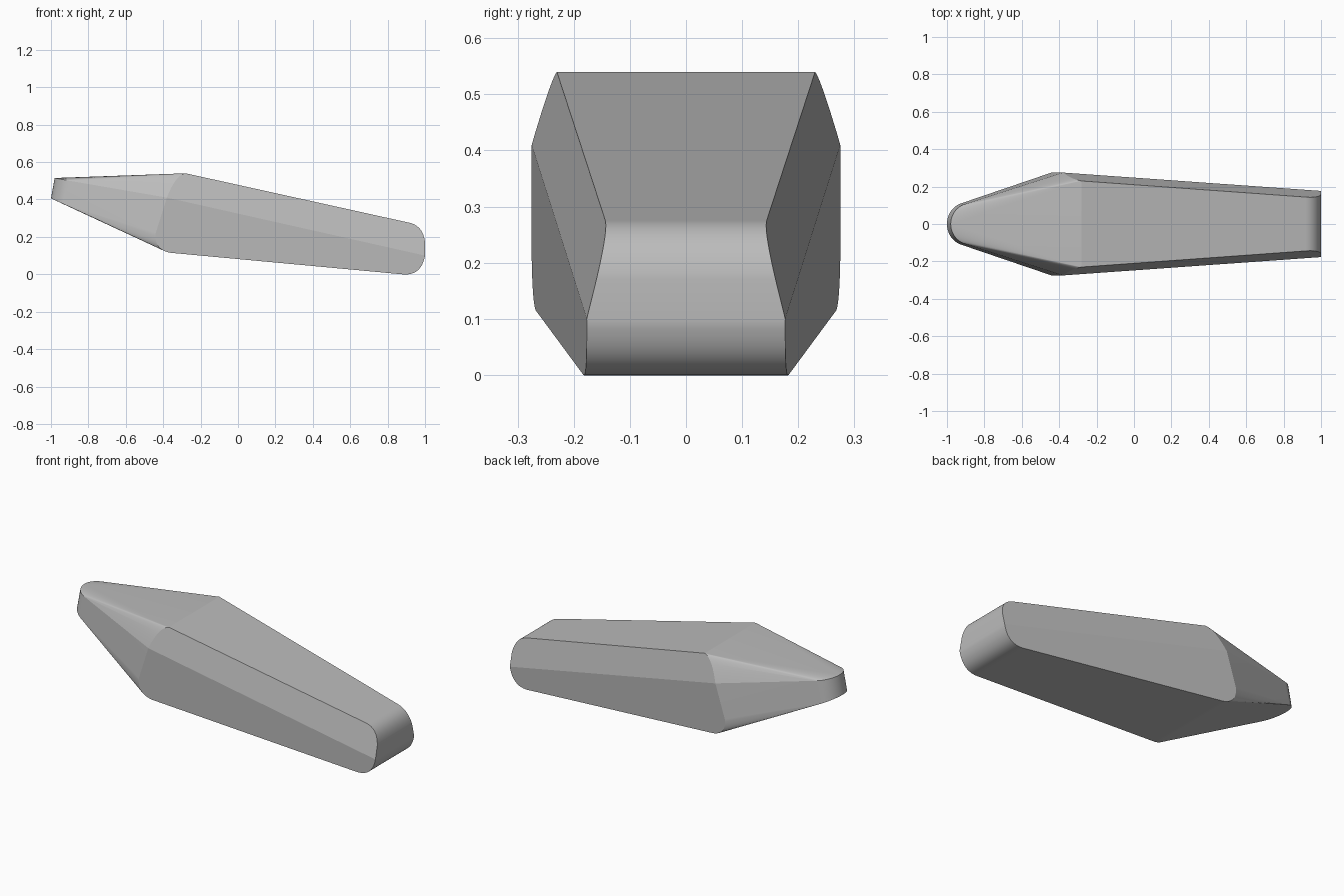
import bpy
import bmesh
from math import radians, sin, cos
from mathutils import Vector

cube = bpy.data.objects.get("Cube")
if cube:
    bpy.data.objects.remove(cube, do_unlink=True)


def make_material(name, colour):
    mat = bpy.data.materials.new(name)
    mat.use_nodes = True
    mat.diffuse_color = colour
    mat.node_tree.nodes["Principled BSDF"].inputs["Base Color"].default_value = colour
    return mat


def rounded(start, control, end, steps=12):
    """Quadratic rounded corner in the side profile."""
    a, b, c = Vector(start), Vector(control), Vector(end)
    return [a * (1 - t) ** 2 + b * 2 * t * (1 - t) + c * t * t
            for t in (i / steps for i in range(steps + 1))]


def half_width(x, z):
    """The two flat side planes, meeting along a sloping ridge."""
    upper = 0.329 - 0.127 * x - 0.249 * z
    lower = 0.2415 - 0.0666 * x + 0.0199 * z
    return min(upper, lower)


# Side profile of the body: shoulder, rounded tail and rounded belly corner
profile = (
    rounded((-0.38, 0.41), (-0.335, 0.53), (-0.28, 0.54))
    + rounded((0.915, 0.276), (0.99, 0.26), (1.0, 0.17))
    + rounded((1.0, 0.10), (0.98, -0.009), (0.88, 0.0))
    + rounded((-0.36, 0.115), (-0.45, 0.13), (-0.44, 0.22))
)
points = [(x, side * half_width(x, z), z)
          for x, z in profile for side in (-1, 1)]

# Blunt nose: upper and lower rounded rims
STEPS = 24
for i in range(STEPS + 1):
    angle = radians(-75 + 150 * i / STEPS)
    x = -0.895 - 0.105 * cos(angle)
    y = 0.115 * sin(angle)
    points.append((x + 0.02, y * 0.96, 0.515 - 0.19 * (x + 1)))
    points.append((x, y, 0.406 - 0.45 * (x + 1)))

# Wrap the outlines in one faceted shell
bm = bmesh.new()
for p in points:
    bm.verts.new(p)
hull = bmesh.ops.convex_hull(bm, input=bm.verts[:])
spare = {g for g in hull["geom_interior"] + hull["geom_unused"]
         if isinstance(g, bmesh.types.BMVert)}
bmesh.ops.delete(bm, geom=list(spare), context='VERTS')
bmesh.ops.dissolve_limit(bm, angle_limit=radians(0.4),
                         verts=bm.verts[:], edges=bm.edges[:])
bmesh.ops.recalc_face_normals(bm, faces=bm.faces[:])

mesh = bpy.data.meshes.new("tapered_body")
bm.to_mesh(mesh)
bm.free()
body = bpy.data.objects.new("tapered_body", mesh)
bpy.context.collection.objects.link(body)
mesh.materials.append(make_material("plain grey", (0.5, 0.5, 0.5, 1)))

# Smooth rounded corners while keeping the flat planes crisp
bpy.ops.object.select_all(action='DESELECT')
body.select_set(True)
bpy.context.view_layer.objects.active = body
bpy.ops.object.shade_smooth_by_angle(angle=radians(13))
weighted = body.modifiers.new("flat_plane_normals", 'WEIGHTED_NORMAL')
weighted.keep_sharp = True
